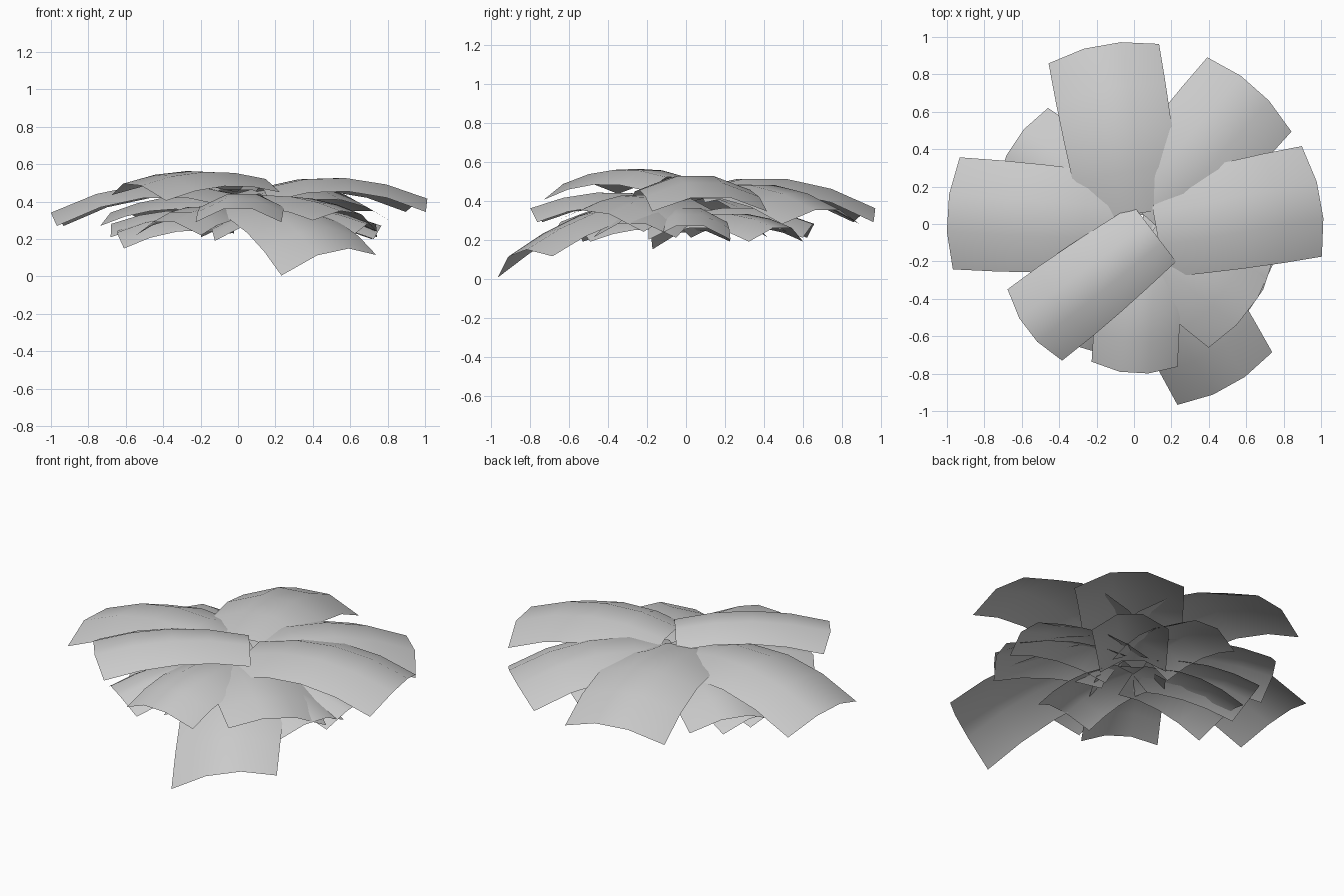
import bpy
import math
from mathutils import Vector

cube = bpy.data.objects.get("Cube")
if cube:
    bpy.data.objects.remove(cube, do_unlink=True)

# One plain grey for every leaf
grey = bpy.data.materials.new("leaf grey")
grey.use_nodes = True
colour = (0.6, 0.6, 0.6, 1.0)
grey.diffuse_color = colour
grey.node_tree.nodes["Principled BSDF"].inputs["Base Color"].default_value = colour

ROWS, COLUMNS = 4, 3


def leaf(name, start, end, widths, heights, roll=0.0, drop=0.08):
    """Arched sheet from start to end; heights are the ridge at base, middle and tip."""
    start, end = Vector(start), Vector(end)
    along = (end - start).normalized()
    across = Vector((-along.y, along.x))
    base, middle, tip = heights
    verts, faces = [], []
    for row in range(ROWS + 1):
        s = row / ROWS
        # the width opens quickly past the base, then stays nearly parallel
        width = widths[0] + (widths[1] - widths[0]) * math.sin(s * math.pi / 2)
        ridge = (base * (1 - s) * (1 - 2 * s) + 4 * middle * s * (1 - s)
                 + tip * s * (2 * s - 1))
        for column in range(COLUMNS + 1):
            t = 2 * column / COLUMNS - 1
            bow = 0.05 * s * t * t
            point = start.lerp(end, s) + across * (t * width / 2) - along * bow
            z = ridge - drop * t * t + roll * t * s
            verts.append((point.x, point.y, z))
    step = COLUMNS + 1
    for row in range(ROWS):
        for column in range(COLUMNS):
            a = row * step + column
            faces.append((a, a + step, a + step + 1, a + 1))
    mesh = bpy.data.meshes.new(name)
    mesh.from_pydata(verts, [], faces)
    mesh.materials.append(grey)
    mesh.shade_smooth()
    obj = bpy.data.objects.new(name, mesh)
    bpy.context.collection.objects.link(obj)
    return obj


# Large top leaves
leaf("leaf_left_side", (0.12, -0.03), (1.0, 0.13), (0.52, 0.6), (0.48, 0.535, 0.425))
leaf("leaf_right_side", (-0.02, 0.0), (-1.0, 0.06), (0.52, 0.6), (0.45, 0.5, 0.35))
leaf("leaf_front_right", (0.11, -0.05), (-0.57, -0.57), (0.38, 0.48),
     (0.53, 0.57, 0.5), roll=-0.015)
leaf("leaf_front", (0.04, -0.12), (0.0, -0.8), (0.44, 0.46), (0.42, 0.45, 0.37))
leaf("leaf_front_drooping", (0.11, -0.15), (0.51, -0.87), (0.54, 0.58),
     (0.42, 0.34, 0.14), roll=0.055)
leaf("leaf_back_left", (0.05, 0.05), (0.65, 0.73), (0.52, 0.6), (0.45, 0.49, 0.36))
leaf("leaf_back", (-0.01, 0.05), (-0.17, 0.96), (0.54, 0.6), (0.47, 0.52, 0.37))

# Medium leaves showing in the gaps
leaf("leaf_back_right", (-0.07, 0.06), (-0.64, 0.44), (0.46, 0.5), (0.43, 0.43, 0.35))
leaf("leaf_front_left", (0.08, -0.06), (0.61, -0.47), (0.5, 0.56),
     (0.43, 0.43, 0.35), roll=-0.03)

# Lower tier tucked underneath
leaf("lower_front_left", (0.08, -0.07), (0.72, -0.28), (0.38, 0.45), (0.36, 0.37, 0.29))
leaf("lower_right_side", (-0.03, 0.0), (-0.65, 0.03), (0.36, 0.4),
     (0.31, 0.33, 0.25), roll=-0.02)
leaf("lower_back", (0.0, 0.05), (0.03, 0.66), (0.38, 0.45), (0.35, 0.37, 0.29))
leaf("lower_left_side", (0.05, 0.0), (0.77, 0.02), (0.36, 0.42), (0.35, 0.37, 0.28))
leaf("lower_front_right", (-0.03, -0.06), (-0.4, -0.61), (0.38, 0.42), (0.36, 0.38, 0.3))
leaf("lower_back_left", (0.05, 0.05), (0.45, 0.5), (0.36, 0.42), (0.32, 0.34, 0.27))
leaf("lower_back_right", (-0.05, 0.03), (-0.66, 0.24), (0.36, 0.42), (0.34, 0.36, 0.29))
leaf("lower_front", (0.03, -0.05), (0.08, -0.56), (0.36, 0.4), (0.32, 0.33, 0.27))
